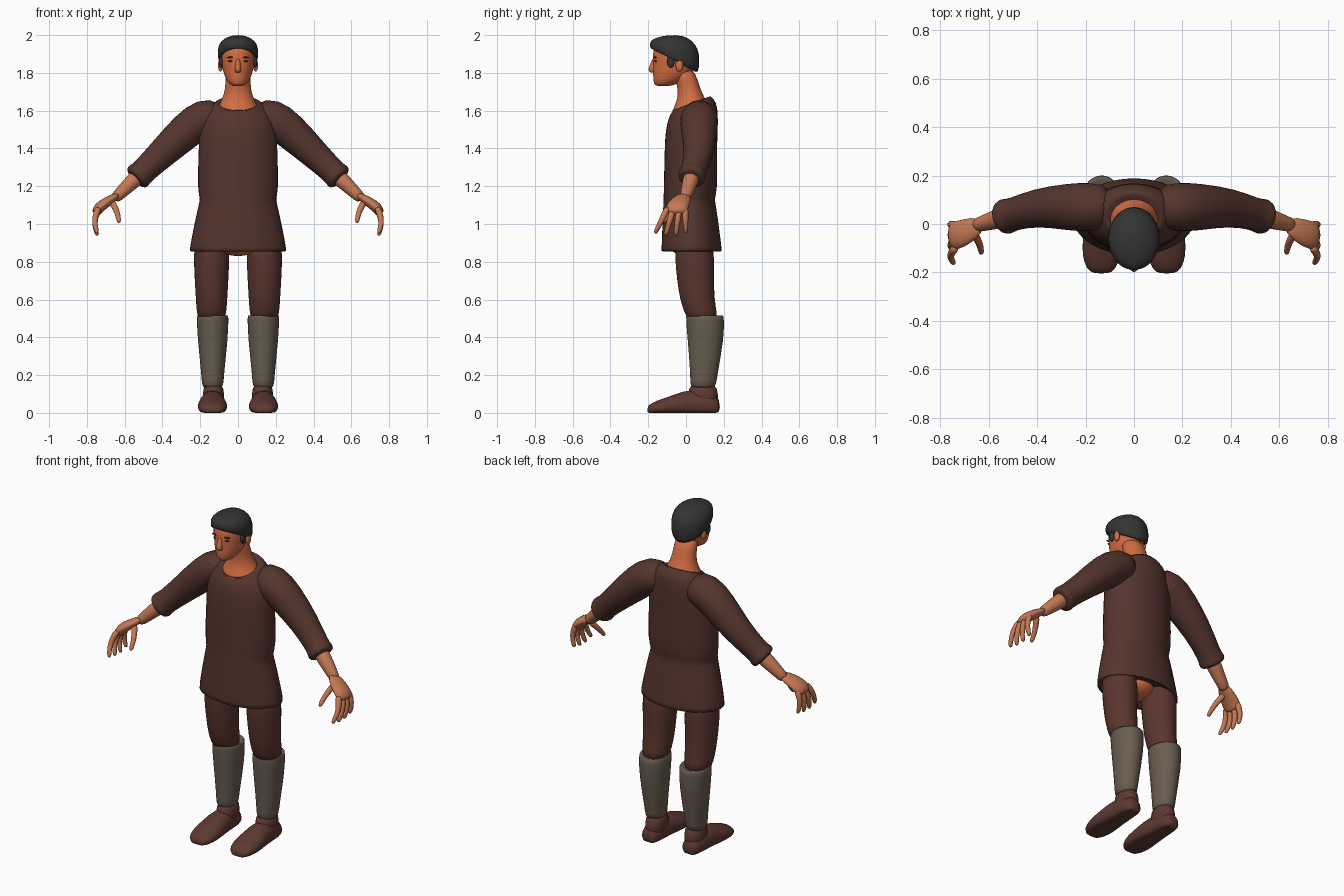
import bpy, bmesh, math
from mathutils import Vector

cube = bpy.data.objects.get("Cube")
if cube:
    bpy.data.objects.remove(cube, do_unlink=True)


def material(name, *colour):
    mat = bpy.data.materials.new(name)
    mat.use_nodes = True
    mat.diffuse_color = (*colour, 1)
    shader = mat.node_tree.nodes["Principled BSDF"]
    shader.inputs["Base Color"].default_value = (*colour, 1)
    shader.inputs["Roughness"].default_value = .8
    return mat


tunic_cloth = material("dark brown cloth", .09, .035, .026)
trouser_cloth = material("reddish brown cloth", .105, .036, .027)
leather = material("brown leather", .11, .04, .03)
wrap = material("grey brown wrap", .14, .11, .08)
face_skin = material("face skin", .66, .155, .056)
hand_skin = material("hand skin", .56, .19, .09)
lip_skin = material("lip skin", .4, .08, .035)
black_hair = material("black hair", .034, .034, .034)
dark_eye = material("dark eye", .05, .025, .02)

X, Y, Z = Vector((1, 0, 0)), Vector((0, 1, 0)), Vector((0, 0, 1))


def finish(name, mat, bm, mirror, smoothing):
    """Turn the mesh into a smooth object, mirrored to the other side if asked."""
    bmesh.ops.recalc_face_normals(bm, faces=bm.faces)
    for face in bm.faces:
        face.smooth = True
    mesh = bpy.data.meshes.new(name)
    bm.to_mesh(mesh)
    bm.free()
    mesh.materials.append(mat)
    part = bpy.data.objects.new(name, mesh)
    bpy.context.collection.objects.link(part)
    if mirror:
        part.modifiers.new("Mirror", "MIRROR").use_mirror_merge = False
    if smoothing:
        part.modifiers.new("Subdivision", "SUBSURF").levels = smoothing


def skin(name, mat, rings, mirror=False, sides=20):
    """Join elliptical rings, each a centre and two half axes, into a closed surface."""
    bm = bmesh.new()
    loops = []
    for centre, across, along in rings:
        loop = []
        for k in range(sides):
            angle = math.tau * k / sides
            point = centre + across * math.cos(angle) + along * math.sin(angle)
            point.z = max(point.z, 0)
            loop.append(bm.verts.new(point))
        loops.append(loop)
    for low, high in zip(loops, loops[1:]):
        for k in range(sides):
            nxt = (k + 1) % sides
            bm.faces.new((low[k], low[nxt], high[nxt], high[k]))
    bm.faces.new(loops[0])
    bm.faces.new(loops[-1])
    finish(name, mat, bm, mirror, 1)


def column(name, mat, rings, x=0, ratio=1, extra=0, tilt=None):
    """Upright form from (height, y, half width); tilt gives front and back height shifts."""
    bm_rings = []
    for z, y, half in rings:
        depth = Y * (half * ratio + extra)
        centre = Vector((x, y, z))
        if tilt:
            front, back = tilt(z)
            depth += Z * (back - front) / 2
            centre += Z * (back + front) / 2
        bm_rings.append((centre, X * half, depth))
    skin(name, mat, bm_rings, mirror=x > 0)


def tube(name, mat, path, flat=1, sides=16):
    """Mirrored tube along (point, radius) pairs; flat thins it across the y axis."""
    points = [point for point, radius in path]
    rings = []
    for i, (point, radius) in enumerate(path):
        ahead = points[min(i + 1, len(points) - 1)]
        tangent = (ahead - points[max(i - 1, 0)]).normalized()
        side = (Y - tangent * Y.dot(tangent)).normalized()
        rings.append((point, side * radius, tangent.cross(side) * radius * flat))
    skin(name, mat, rings, mirror=True, sides=sides)


def blob(name, mat, centre, size, mirror=False):
    bm = bmesh.new()
    bmesh.ops.create_uvsphere(bm, u_segments=16, v_segments=10, radius=1)
    for vert in bm.verts:
        vert.co = Vector(a * b + c for a, b, c in zip(vert.co, size, centre))
    finish(name, mat, bm, mirror, 0)


def arm(x):
    """Arm centre line: level at the shoulder, then sloping down and forward."""
    return Vector((x, .07 - .3 * max(0, x - .4), min(1.57, 1.755 - .95 * x)))


def finger(name, root, tip, bow):
    path = []
    for step in range(5):
        f = step / 4
        point = Vector(root).lerp(Vector(tip), f) + X * bow * math.sin(math.pi * f)
        path.append((point, .02 - .008 * f))
    tube(name, hand_skin, path, sides=8)


# Tunic with turned-in hem, pinched waist and a collar that dips in front
column("tunic", tunic_cloth, [
    (.9, .03, .2), (.84, .03, .26), (.87, .03, .26), (.97, .025, .24), (1.09, .02, .215),
    (1.135, .015, .2), (1.17, .025, .22), (1.4, .025, .21), (1.5, .03, .21),
    (1.58, .04, .185), (1.64, .05, .155), (1.69, .025, .12), (1.66, .02, .11)],
    ratio=.43, extra=.05, tilt=lambda z: (-max(0, z - 1.6), 0))

# Sleeves with a rolled cuff, then bare forearms
sleeve = [(.08, .085), (.18, .105), (.27, .1), (.4, .08), (.51, .067), (.52, .075),
          (.54, .075), (.545, .05)]
tube("sleeves", tunic_cloth, [(arm(x), radius) for x, radius in sleeve])
forearm = [(.5, .045), (.56, .043), (.62, .033), (.66, .03)]
tube("forearms", hand_skin, [(arm(x), radius) for x, radius in forearm])

# Hands: flat palm, four spread fingers curling down, and a thumb
palm = [(arm(.63), .034), (Vector((.69, -.03, 1.12)), .054),
        (Vector((.74, -.05, 1.085)), .062), (Vector((.755, -.05, 1.05)), .05)]
tube("palms", hand_skin, palm, flat=.5)
for i, name in enumerate(["index", "middle", "ring", "little"]):
    end = Vector((.743, .055 * i - .165, .93 + .012 * abs(i - 1.5)))
    finger(name + "_fingers", (.735, .03 * i - .095, 1.09), end, bow=.02)
finger("thumbs", (.67, -.03, 1.12), (.63, -.125, 1.005), bow=-.01)

# Legs and footwear
column("trousers", trouser_cloth, [
    (.95, .04, .085), (.84, .045, .097), (.7, .05, .09), (.6, .06, .084), (.54, .075, .08),
    (.48, .09, .07)], x=.14, ratio=1.1)
column("gaiters", wrap, [
    (.5, .09, .065), (.525, .1, .083), (.5, .1, .085), (.4, .105, .082), (.2, .095, .06),
    (.14, .09, .058), (.13, .09, .04)], x=.134, ratio=1.2)
column("ankles", leather, [(.02, .09, .06), (.1, .09, .058), (.16, .09, .05)],
       x=.13, ratio=1.4)
shoe = [(.18, .035, .07), (.15, .057, .1), (.02, .066, .13), (-.05, .077, .1),
        (-.13, .082, .075), (-.19, .06, .05), (-.205, .03, .03)]
skin("shoes", leather, [
    (Vector((.135, y, height * .4)), X * half, Z * height * .6) for y, half, height in shoe],
    mirror=True)
blob("hips", face_skin, (0, .01, .89), (.11, .1, .06))

# Neck and head
column("neck", face_skin, [
    (1.53, .03, .14), (1.6, .03, .118), (1.65, .03, .09), (1.7, .02, .07),
    (1.76, .005, .067), (1.83, -.02, .065)], ratio=.88)
column("head", face_skin, [
    (1.73, -.12, .028), (1.74, -.11, .045), (1.77, -.085, .068), (1.82, -.065, .083),
    (1.87, -.056, .091), (1.92, -.055, .092), (1.97, -.055, .07)], ratio=1.33)
column("nose", face_skin, [
    (1.88, -.165, .01), (1.85, -.172, .012), (1.815, -.178, .02), (1.8, -.168, .015)],
    ratio=1.3)
blob("ears", face_skin, (.093, -.035, 1.84), (.013, .02, .033), mirror=True)
blob("eyes", dark_eye, (.036, -.16, 1.862), (.016, .008, .006), mirror=True)
blob("eyebrows", black_hair, (.038, -.163, 1.882), (.022, .008, .004), mirror=True)
blob("lips", lip_skin, (0, -.163, 1.783), (.026, .009, .007))

# Hair cap, high on the forehead and low at the nape
column("hair", black_hair, [
    (1.89, -.06, .07), (1.85, -.065, .1), (1.87, -.06, .107), (1.91, -.06, .11),
    (1.95, -.06, .103), (1.98, -.058, .075), (2, -.057, .03)],
    ratio=1.22, tilt=lambda z: ((2 - z) / 2, (z - 2) * .4))
blob("sideburns", black_hair, (.09, -.08, 1.86), (.012, .02, .033), mirror=True)
